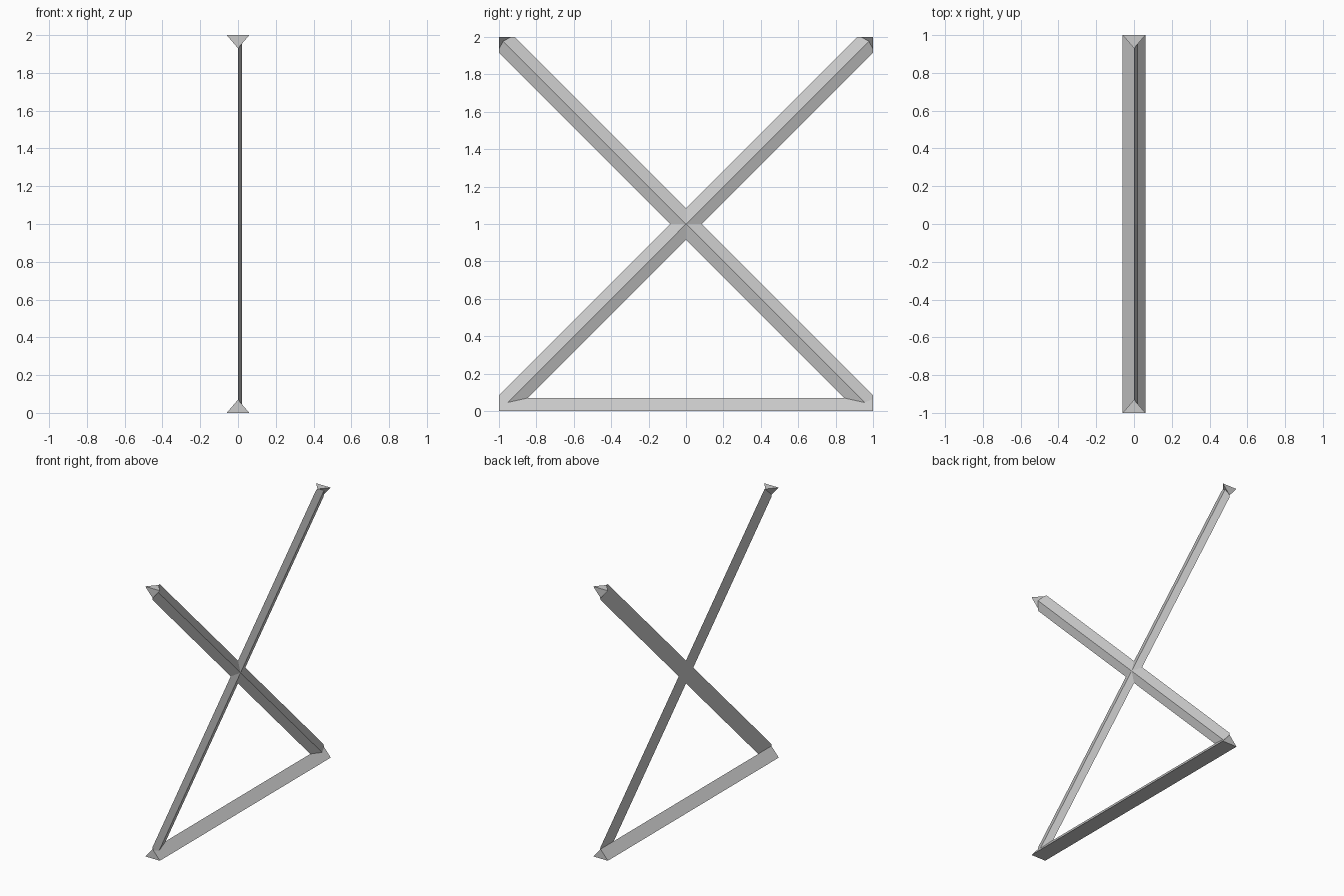
import bpy
import bmesh
from mathutils import Vector

cube = bpy.data.objects.get("Cube")
if cube:
    bpy.data.objects.remove(cube, do_unlink=True)

HALF_W = 0.06     # half width of every bar
RAIL_H = 0.07     # ridge height of the rail
RIDGE = 0.021     # ridge height of the crossing braces

grey = bpy.data.materials.new("plain grey")
grey.use_nodes = True
colour = (0.6, 0.6, 0.6, 1)
grey.diffuse_color = colour
grey.node_tree.nodes["Principled BSDF"].inputs["Base Color"].default_value = colour


def add_object(name, bm, location=(0, 0, 0), mirror=None):
    mesh = bpy.data.meshes.new(name)
    bm.to_mesh(mesh)
    bm.free()
    mesh.materials.append(grey)
    obj = bpy.data.objects.new(name, mesh)
    obj.location = location
    bpy.context.collection.objects.link(obj)
    if mirror:
        mod = obj.modifiers.new("Mirror", 'MIRROR')
        mod.use_axis = mirror
        mod.merge_threshold = 0.0005
    return obj


def prism(profile, path):
    """Extrude a closed profile along a vector."""
    bm = bmesh.new()
    face = bm.faces.new([bm.verts.new(p) for p in profile])
    ext = bmesh.ops.extrude_face_region(bm, geom=[face], use_keep_orig=True)
    moved = [g for g in ext["geom"] if isinstance(g, bmesh.types.BMVert)]
    bmesh.ops.translate(bm, verts=moved, vec=path)
    bmesh.ops.recalc_face_normals(bm, faces=bm.faces)
    return bm


def cut(bm, point, normal, fill):
    """Remove what lies beyond a plane, closing the opening if asked."""
    geom = bm.verts[:] + bm.edges[:] + bm.faces[:]
    res = bmesh.ops.bisect_plane(bm, geom=geom, dist=1e-6, plane_co=point,
                                 plane_no=normal, clear_outer=True)
    if fill:
        edges = [g for g in res["geom_cut"] if isinstance(g, bmesh.types.BMEdge)]
        bmesh.ops.contextual_create(bm, geom=edges)


# Bottom rail: triangular bar with its ridge up
rail = prism([(-HALF_W, -1, 0), (HALF_W, -1, 0), (0, -1, RAIL_H)], (0, 2, 0))
add_object("bottom_rail", rail)

# Crossing braces: one ridged arm, mitred at the crossing and mirrored twice
along = Vector((0, 1, 1)).normalized()
across = Vector((0, -1, 1)).normalized() * HALF_W
start = along * -0.3
arm = prism([start + across, start - across, start + Vector((RIDGE, 0, 0))],
            along * 2)
for axis in (Vector((0, 1, 0)), Vector((0, 0, 1))):
    cut(arm, axis, axis, True)
    cut(arm, (0, 0, 0), -axis, False)
bmesh.ops.recalc_face_normals(arm, faces=arm.faces)
add_object("crossed_braces", arm, (0, 0, 1), (False, True, True))

# Top corner tips: small pointed wedges at both upper ends
tip = bmesh.new()
for p in ((-HALF_W, -1, 2), (HALF_W, -1, 2),
          (0, -1, 2 - RAIL_H), (0, RAIL_H - 1, 2)):
    tip.verts.new(p)
bmesh.ops.convex_hull(tip, input=tip.verts)
bmesh.ops.recalc_face_normals(tip, faces=tip.faces)
add_object("top_corner_tips", tip, mirror=(False, True, False))
